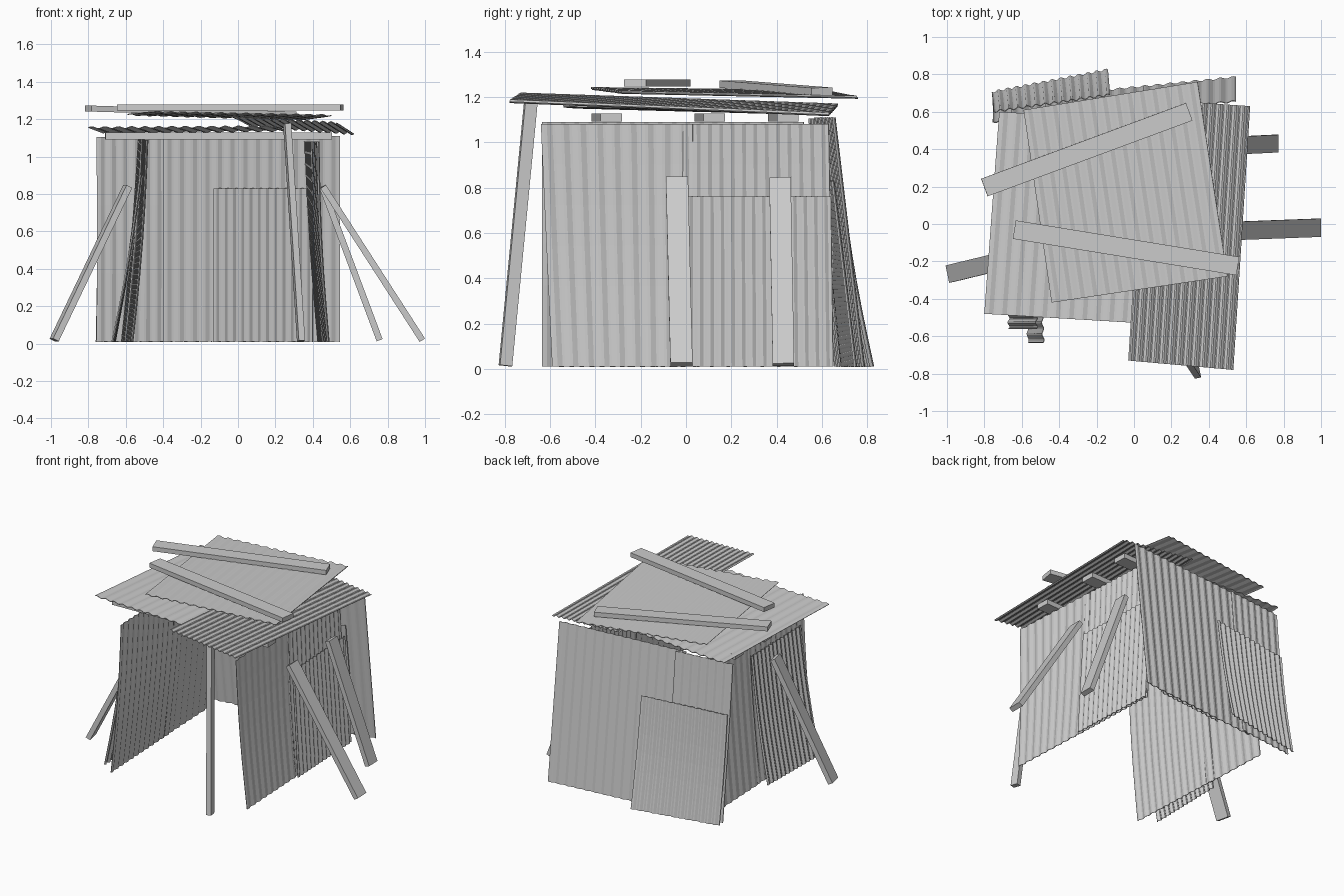
import bpy, math
from mathutils import Vector


def finish(name, verts, faces):
    me = bpy.data.meshes.new(name)
    me.from_pydata([tuple(v) for v in verts], [], faces)
    me.update()
    ob = bpy.data.objects.new(name, me)
    bpy.context.collection.objects.link(ob)
    return ob


def sheet(name, a, b, c, d, pitch=0.05, amp=0.005, bow=0.0):
    """Corrugated sheet: a-b is the wavy near edge, d-c the far one."""
    a, b, c, d = map(Vector, (a, b, c, d))
    nrm = (b - a).cross(d - a).normalized()
    waves = max(2, round((b - a).length / pitch))
    nu, nv = waves * 6, (6 if bow else 1)
    verts, faces = [], []
    for j in range(nv + 1):
        v = j / nv
        for i in range(nu + 1):
            u = i / nu
            p = a.lerp(b, u).lerp(d.lerp(c, u), v)
            off = amp * math.sin(u * waves * math.tau) + bow * math.sin(math.pi * v)
            verts.append(p + nrm * off)
    w = nu + 1
    for j in range(nv):
        for i in range(nu):
            k = j * w + i
            faces.append((k, k + 1, k + w + 1, k + w))
    ob = finish(name, verts, faces)
    m = ob.modifiers.new("thickness", 'SOLIDIFY')
    m.thickness, m.offset = 0.004, 0
    return ob


def plank(name, p, q, width, thick, side):
    """Board from p to q; side is the rough direction of its width."""
    p, q, side = Vector(p), Vector(q), Vector(side)
    ax = (q - p).normalized()
    side = (side - ax * side.dot(ax)).normalized()
    up = ax.cross(side)
    verts = [e + side * width / 2 * s + up * thick / 2 * t
             for e in (p, q) for s, t in ((-1, -1), (1, -1), (1, 1), (-1, 1))]
    return finish(name, verts, [(3, 2, 1, 0), (4, 5, 6, 7), (0, 1, 5, 4),
                                (1, 2, 6, 5), (2, 3, 7, 6), (3, 0, 4, 7)])


# roof sheets
sheet("roof_left", (-0.80, -0.48, 1.155), (0.20, -0.54, 1.16),
      (0.27, 0.54, 1.14), (-0.72, 0.60, 1.125), 0.07)
sheet("roof_right", (-0.03, -0.73, 1.213), (0.53, -0.78, 1.18),
      (0.62, 0.63, 1.122), (0.06, 0.67, 1.165), 0.042, 0.006)
sheet("roof_top", (-0.44, -0.42, 1.238), (0.50, -0.28, 1.22),
      (0.34, 0.76, 1.198), (-0.59, 0.61, 1.225), 0.07)

# right wall
sheet("right_wall_front", (0.484, -0.59, 0.01), (0.455, 0.03, 0.01),
      (0.395, 0.03, 1.08), (0.43, -0.64, 1.08), 0.07, 0.005, -0.012)
sheet("right_wall_back", (0.455, -0.02, 0.01), (0.43, 0.65, 0.01),
      (0.36, 0.63, 1.08), (0.395, -0.02, 1.08), 0.05, 0.005, -0.008)
sheet("right_wall_patch", (0.475, 0.0, 0.01), (0.445, 0.65, 0.01),
      (0.40, 0.64, 0.76), (0.43, 0.0, 0.76), 0.045)

# left wall
sheet("left_wall_front", (-0.565, -0.635, 0.01), (-0.60, 0.10, 0.01),
      (-0.51, 0.10, 1.09), (-0.485, -0.635, 1.09), 0.06, 0.005, 0.012)
sheet("left_wall_back", (-0.60, 0.02, 0.01), (-0.62, 0.54, 0.01),
      (-0.53, 0.52, 1.09), (-0.51, 0.02, 1.09), 0.07, 0.005, 0.008)
sheet("left_wall_patch", (-0.67, -0.56, 0.01), (-0.66, 0.02, 0.01),
      (-0.53, 0.02, 0.90), (-0.52, -0.56, 0.90), 0.045, 0.006, 0.012)

# back wall, leaning inward
sheet("back_wall_main", (-0.40, 0.69, 0.01), (0.545, 0.785, 0.01),
      (0.545, 0.655, 1.11), (-0.40, 0.57, 1.11), 0.07)
sheet("back_wall_side", (-0.755, 0.66, 0.01), (-0.33, 0.71, 0.01),
      (-0.33, 0.59, 1.105), (-0.755, 0.545, 1.105), 0.06, 0.005, 0.006)
sheet("back_wall_outer_patch", (-0.76, 0.705, 0.01), (-0.14, 0.825, 0.01),
      (-0.13, 0.69, 0.77), (-0.75, 0.60, 0.76), 0.05, 0.006, 0.01)
sheet("back_wall_inner_patch", (-0.13, 0.695, 0.01), (0.40, 0.75, 0.01),
      (0.40, 0.65, 0.83), (-0.13, 0.60, 0.83), 0.045)

# beams under the roof
for i, (y0, y1) in enumerate(((-0.37, -0.33), (0.085, 0.125), (0.41, 0.45))):
    plank(f"roof_beam_{i + 1}", (-0.71, y0, 1.11), (0.50, y1, 1.11),
          0.095, 0.035, (0, 1, 0))

# boards weighing down the roof
plank("roof_board_back", (-0.80, 0.195, 1.257), (0.295, 0.60, 1.225), 0.10, 0.032, (0, 1, 0))
plank("roof_board_front", (-0.64, -0.03, 1.262), (0.555, -0.225, 1.262), 0.10, 0.032, (0, 1, 0))

# props and front post
plank("prop_right_back", (0.45, 0.415, 0.84), (0.757, 0.43, 0.019), 0.095, 0.034, (0, 1, 0))
plank("prop_right_front", (0.455, -0.04, 0.84), (0.985, -0.02, 0.019), 0.098, 0.034, (0, 1, 0))
plank("prop_left", (-0.59, -0.17, 0.84), (-0.983, -0.265, 0.019), 0.095, 0.034, (-0.2, 1, 0))
plank("front_post", (0.263, -0.685, 1.175), (0.337, -0.797, 0.014), 0.055, 0.034, (-0.2, 1, 0))
